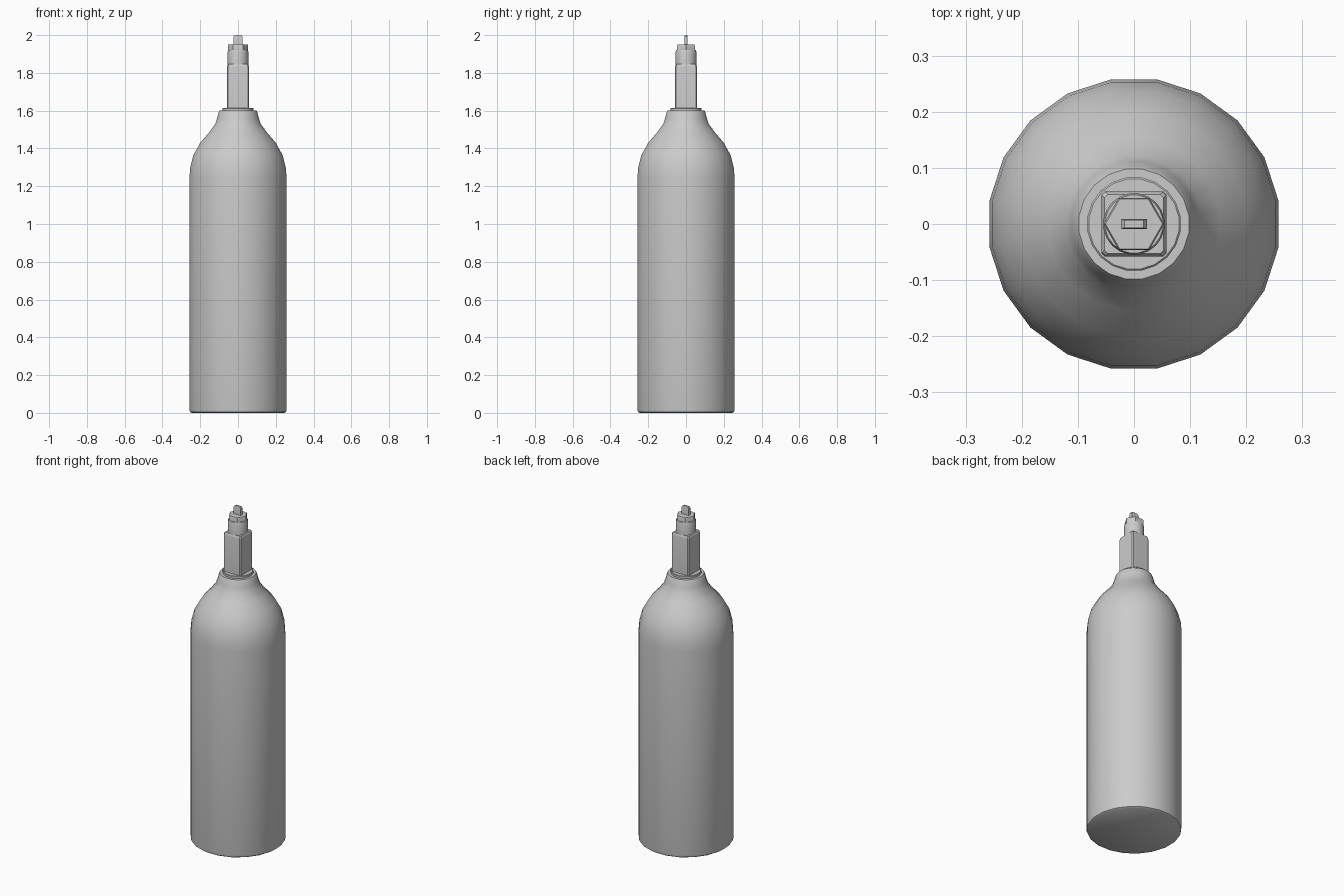
import bpy, bmesh, math

if "Cube" in bpy.data.objects:
    bpy.data.objects.remove(bpy.data.objects["Cube"])


def finish(name, bm, angle=35):
    bmesh.ops.recalc_face_normals(bm, faces=bm.faces)
    mesh = bpy.data.meshes.new(name)
    bm.to_mesh(mesh)
    bm.free()
    ob = bpy.data.objects.new(name, mesh)
    bpy.context.collection.objects.link(ob)
    bpy.ops.object.select_all(action='DESELECT')
    ob.select_set(True)
    bpy.context.view_layer.objects.active = ob
    bpy.ops.object.shade_smooth_by_angle(angle=math.radians(angle))
    return ob


def lathe(name, profile, sides, turn=0.0, angle=35):
    """Stack rings of (radius, z) and cap both ends."""
    bm = bmesh.new()
    rings = []
    for r, z in profile:
        rings.append([bm.verts.new((r * math.cos(turn + math.tau * i / sides),
                                    r * math.sin(turn + math.tau * i / sides), z))
                      for i in range(sides)])
    for a, b in zip(rings, rings[1:]):
        for i in range(sides):
            j = (i + 1) % sides
            bm.faces.new((a[i], a[j], b[j], b[i]))
    bm.faces.new(rings[0])
    bm.faces.new(rings[-1])
    return finish(name, bm, angle)


def block(name, outline, sections, angle=25):
    """Loft a half-size outline (scale, z) into a solid."""
    bm = bmesh.new()
    rings = [[bm.verts.new((x * s, y * s, z)) for x, y in outline] for s, z in sections]
    n = len(outline)
    for a, b in zip(rings, rings[1:]):
        for i in range(n):
            bm.faces.new((a[i], a[(i + 1) % n], b[(i + 1) % n], b[i]))
    bm.faces.new(rings[0])
    bm.faces.new(rings[-1])
    return finish(name, bm, angle)


half = math.pi / 20

# Gas bottle: straight wall, domed shoulder, short neck
lathe("bottle", [(0.249, 0), (0.258, 0.006), (0.261, 0.02), (0.261, 1.24),
                 (0.256, 1.30), (0.239, 1.365), (0.201, 1.432), (0.155, 1.485),
                 (0.122, 1.53), (0.112, 1.56), (0.103, 1.593), (0.099, 1.60)],
      20, half)

# Neck ring under the valve
lathe("neck_ring", [(0.084, 1.59), (0.084, 1.612), (0.081, 1.615)], 20, half)

# Square valve body with chamfered corners and top
w, c = 0.058, 0.006
corner = [(w, -w + c), (w, w - c), (w - c, w), (-w + c, w),
          (-w, w - c), (-w, -w + c), (-w + c, -w), (w - c, -w)]
block("valve_body", corner, [(1, 1.605), (1, 1.832), (0.97, 1.842), (0.90, 1.848)])

# Round gland above the body
lathe("valve_gland", [(0.055, 1.84), (0.055, 1.912), (0.052, 1.922)], 20, half)

# Hexagonal gland nut
lathe("gland_nut", [(0.054, 1.92), (0.054, 1.945), (0.051, 1.951)], 6, 0, 25)

# Flat key stem
sx, sy = 0.023, 0.009
block("key_stem", [(sx, -sy), (sx, sy), (-sx, sy), (-sx, -sy)],
      [(1, 1.945), (1, 1.992), (0.75, 2.0)])
